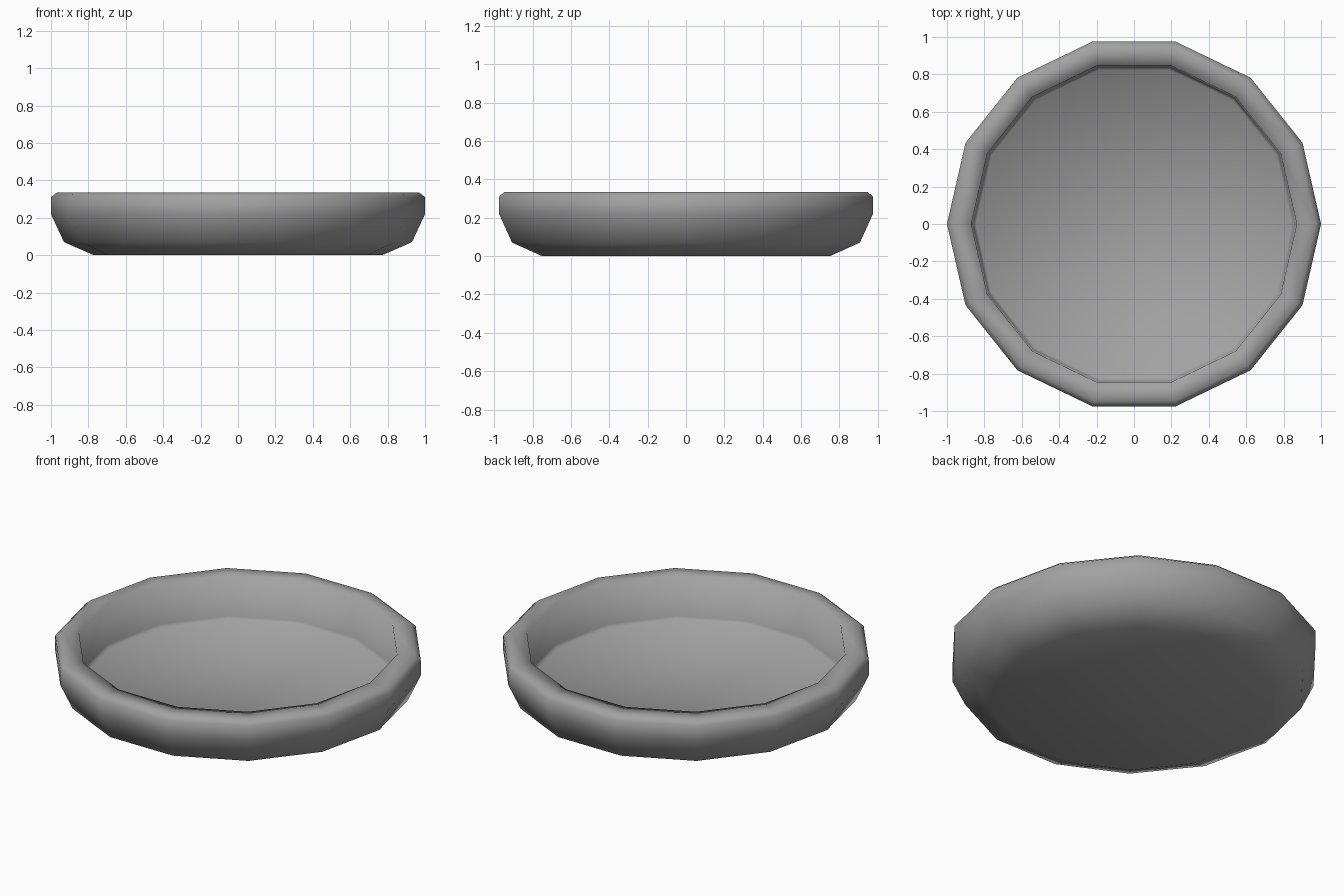
import bpy, bmesh, math

old = bpy.data.objects.get("Cube")
if old:
    bpy.data.objects.remove(old, do_unlink=True)

SIDES = 14

# Single plain grey
grey = bpy.data.materials.new("plain_grey")
grey.use_nodes = True
colour = (0.36, 0.36, 0.36, 1)
grey.diffuse_color = colour
grey.node_tree.nodes["Principled BSDF"].inputs["Base Color"].default_value = colour

# Radius and height: underside edge, outer wall, rim, inner wall, floor edge
profile = [(0.77, 0), (0.93, 0.07), (1, 0.22), (1, 0.31), (0.97, 0.335),
           (0.87, 0.335), (0.862, 0.1), (0.845, 0.08)]

bm = bmesh.new()
rings = []
for r, z in profile:
    rings.append([bm.verts.new((r * math.cos(a), r * math.sin(a), z))
                  for a in (math.tau * i / SIDES for i in range(SIDES))])

# Walls between neighbouring rings
for low, high in zip(rings, rings[1:]):
    for i in range(SIDES):
        j = (i + 1) % SIDES
        bm.faces.new((low[i], low[j], high[j], high[i]))

# Underside and tray floor
bm.faces.new(rings[0][::-1])
bm.faces.new(rings[-1])

mesh = bpy.data.meshes.new("round_tray")
bm.to_mesh(mesh)
bm.free()
mesh.materials.append(grey)
mesh.shade_smooth()
tray = bpy.data.objects.new("round_tray", mesh)
bpy.context.collection.objects.link(tray)
